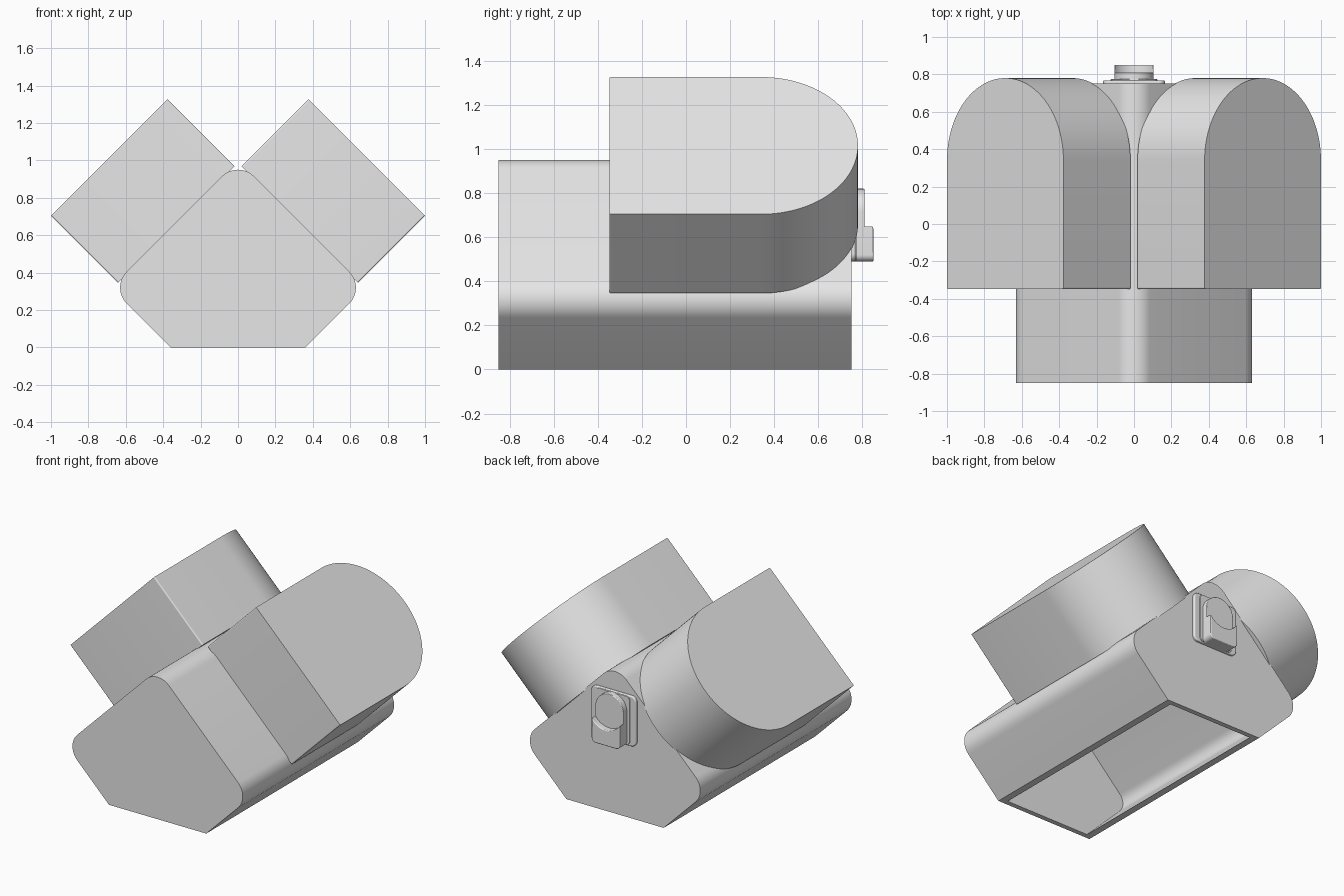
import bpy, bmesh, math
from mathutils import Matrix, Vector

if "Cube" in bpy.data.objects:
    bpy.data.objects.remove(bpy.data.objects["Cube"], do_unlink=True)

grey = bpy.data.materials.new("plain grey")
grey.use_nodes = True
grey.diffuse_color = (0.8, 0.8, 0.8, 1)
grey.node_tree.nodes["Principled BSDF"].inputs["Base Color"].default_value = (0.8, 0.8, 0.8, 1)


def rounded(corners, steps=12):
    """Outline from (x, y, radius) corners, counter-clockwise."""
    out = []
    for i, (x, y, r) in enumerate(corners):
        p = Vector((x, y))
        if r == 0:
            out.append(p)
            continue
        a = (Vector(corners[i - 1][:2]) - p).normalized()
        b = (Vector(corners[(i + 1) % len(corners)][:2]) - p).normalized()
        half = a.angle(b) / 2
        centre = p + (a + b).normalized() * r / math.sin(half)
        start = p + a * r / math.tan(half) - centre
        sweep = math.pi - 2 * half
        for k in range(steps + 1):
            out.append(centre + Matrix.Rotation(sweep * k / steps, 2) @ start)
    return out


def prism(name, outline, depth, origin, u, v, bevel=0):
    """Extrude an outline drawn on axes u, v along their normal."""
    u, v, o = Vector(u).normalized(), Vector(v).normalized(), Vector(origin)
    n = u.cross(v)
    bm = bmesh.new()
    verts = [bm.verts.new(o + u * p.x + v * p.y) for p in outline]
    bmesh.ops.remove_doubles(bm, verts=verts, dist=0.0005)
    face = bm.faces.new([w for w in verts if w.is_valid])
    ext = bmesh.ops.extrude_face_region(bm, geom=[face], use_keep_orig=True)
    moved = [g for g in ext["geom"] if isinstance(g, bmesh.types.BMVert)]
    bmesh.ops.translate(bm, verts=moved, vec=n * depth)
    bmesh.ops.recalc_face_normals(bm, faces=bm.faces)
    mesh = bpy.data.meshes.new(name)
    bm.to_mesh(mesh)
    bm.free()
    mesh.materials.append(grey)
    ob = bpy.data.objects.new(name, mesh)
    bpy.context.collection.objects.link(ob)
    if bevel:
        mod = ob.modifiers.new("soft edges", "BEVEL")
        mod.width, mod.segments = bevel, 3
        mod.limit_method, mod.angle_limit = "ANGLE", math.radians(50)
    return ob


def smooth(ob):
    bpy.ops.object.select_all(action="DESELECT")
    ob.select_set(True)
    bpy.context.view_layer.objects.active = ob
    bpy.ops.object.shade_smooth_by_angle(angle=math.radians(30))


def hull(inset, floor):
    """Pitched body section, moved inward by inset and cut at height floor."""
    d = inset * math.sqrt(2)
    top, foot, r = 1.0 - d, 0.36 - d, 0.12 - inset
    side = ((top + foot) / 2, (top - foot) / 2)
    return rounded([(-foot - floor, floor, 0), (foot + floor, floor, 0), (*side, r),
                    (0, top, r), (-side[0], side[1], r)])


# Hollow body, open underneath
X, Z = (1, 0, 0), (0, 0, 1)
wall = 0.033
body = prism("body", hull(0, 0), 1.6, (0, 0.75, 0), X, Z)
cutter = prism("body_cutter", hull(wall, -0.1), 1.6 - 2 * wall, (0, 0.75 - wall, 0), X, Z)
cutter.hide_render = True
cut = body.modifiers.new("hollow", "BOOLEAN")
cut.operation, cut.object, cut.solver = "DIFFERENCE", cutter, "EXACT"
bpy.context.view_layer.objects.active = body
bpy.ops.object.modifier_apply(modifier="hollow")
bpy.data.objects.remove(cutter, do_unlink=True)
smooth(body)

# Two round-ended blocks standing on the slopes
w = 0.44
block_shape = rounded([(-w, -0.347, 0.008), (w, -0.347, 0.008),
                       (w, 0.78, w - 0.0001), (-w, 0.78, w - 0.0001)], 32)
for name, side in (("left_block", 1), ("right_block", -1)):
    smooth(prism(name, block_shape, 0.507, (side * 0.33, 0, 0.657), (1, 0, -side), (0, 1, 0)))


# Latch on the back wall
def latch_part(name, outline, back, bevel):
    smooth(prism(name, outline, back - 0.74, (0, back, 0), X, Z, bevel))


def plate(half, low, high, r):
    return rounded([(-half, low, r), (half, low, r), (half, high, r), (-half, high, r)])


latch_part("latch_plate", plate(0.165, 0.49, 0.825, 0.035), 0.768, 0.006)
latch_part("latch_plate_step", plate(0.125, 0.495, 0.82, 0.03), 0.774, 0.003)
k = 0.105
latch_part("latch_button", rounded([(-k, 0.495, 0.03), (k, 0.495, 0.03),
                                    (k, 0.82, k - 0.001), (-k, 0.82, k - 0.001)]), 0.81, 0.004)
# Thumb tab with a scooped top edge
scoop = [Vector((0.125 * math.sin(a), 0.72 - 0.125 * math.cos(a)))
         for a in (math.radians(57 - 114 * i / 16) for i in range(17))]
foot = rounded([(-k, 0.49, 0.03), (k, 0.49, 0.03), (k, 0.65, 0), (-k, 0.65, 0)])[:-2]
latch_part("latch_tab", foot + scoop, 0.85, 0.006)
